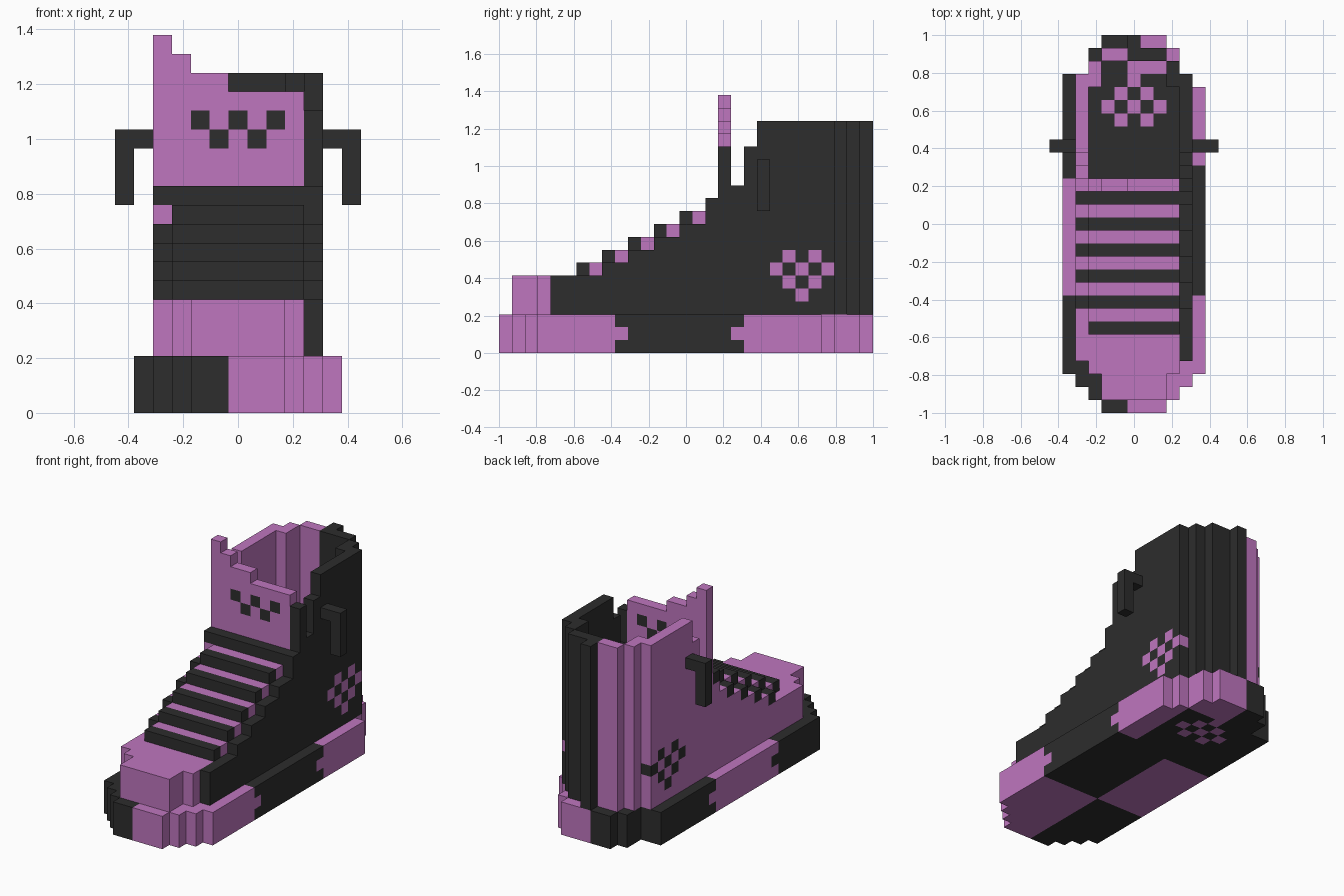
import bpy
import bmesh

cube = bpy.data.objects.get("Cube")
if cube:
    bpy.data.objects.remove(cube, do_unlink=True)

U = 2 / 29  # block size
PINK, DARK = 0, 1


def make_material(name, rgb):
    mat = bpy.data.materials.new(name)
    mat.use_nodes = True
    color = (*rgb, 1)
    mat.diffuse_color = color
    mat.node_tree.nodes["Principled BSDF"].inputs["Base Color"].default_value = color
    return mat


materials = [make_material("orchid pink", (0.52, 0.18, 0.52)),
             make_material("charcoal", (0.026, 0.026, 0.026))]

cells = {}  # (x, y, z) block -> (part, colour)


def fill(part, colour, xs, ys, zs):
    """Fill an inclusive range of blocks."""
    for i in range(xs[0], xs[1] + 1):
        for j in range(ys[0], ys[1] + 1):
            for k in range(zs[0], zs[1] + 1):
                cells[i, j, k] = (part, colour)


def paint(colour, i, j, k):
    if (i, j, k) in cells:
        cells[i, j, k] = (cells[i, j, k][0], colour)


# Heart pattern, rows listed from the tip upwards
HEART = [(0,), (-1, 1), (-2, 0, 2), (-1, 1)]


# Sole: colours swap between left and right in three interlocking zones
def sole_colour(i, j, k):
    tab = k == 1
    if i < 0:
        front, back = j < 9 + tab, j >= 18 + tab
        return DARK if front or back else PINK
    front, back = j < 9 + tab, j >= 19 - tab
    rim = i >= 4 or j >= 26
    return PINK if front or (back and rim) else DARK


def sole_range(j):
    ends = {0: (-2, 2), 1: (-3, 3), 2: (-4, 4), 25: (-5, 4),
            26: (-3, 3), 27: (-3, 3), 28: (-2, 2)}
    return ends.get(j, (-5, 5))


for j in range(29):
    lo, hi = sole_range(j)
    for i in range(lo, hi + 1):
        for k in range(3):
            cells[i, j, k] = ("sole", sole_colour(i, j, k))

for row, xs in enumerate(HEART):
    for i in xs:
        for k in range(3):
            paint(PINK, i, 25 - row, k)

# Toe cap
fill("toe_cap", PINK, (-2, 2), (1, 2), (3, 5))
fill("toe_cap", PINK, (-3, 3), (3, 3), (3, 5))
fill("toe_cap", PINK, (-3, 3), (4, 5), (3, 5))


# Side walls, stepping up towards the collar
def wall_height(j):
    if j < 8:
        return 6
    if j < 16:
        return 6 + (j - 6) // 2
    return {16: 12, 17: 16, 18: 13, 19: 16}.get(j, 18)


for j in range(4, 26):
    top = wall_height(j) - 1
    fill("right_wall", PINK, (-4, -4), (j, j), (3, top))
    fill("left_wall", DARK, (4, 4), (j, j), (3, top))

# Rounded heel and its spine
for side, part, colour in ((-1, "right_heel", PINK), (1, "left_heel", DARK)):
    fill(part, colour, (3 * side, 3 * side), (25, 26), (3, 17))
    fill(part, colour, tuple(sorted((side, 2 * side))), (27, 27), (3, 17))
fill("heel_spine", DARK, (0, 0), (27, 28), (3, 17))

# Laced instep: dark laces alternating with pink gaps
for n in range(6):
    j = 6 + 2 * n
    fill("instep", PINK, (-3, 3), (j, j + 1), (3, 6 + n))
    fill("laces", DARK, (-3, 3), (j, j), (6 + n, 6 + n))
    if n:
        paint(DARK, -4, j, wall_height(j) - 1)

# Tongue with a stepped top and dark eyelets
for i in range(-4, 4):
    top = {-4: 19, -3: 18, -2: 17, -1: 17}.get(i, 16)
    fill("tongue", PINK, (i, i), (17, 17), (3, top))
for i in range(-2, 3):
    paint(DARK, i, 17, 14 if i % 2 else 15)

# Hearts on both side walls
for row, ys in enumerate(HEART):
    for y in ys:
        paint(DARK, -4, 22 + y + 1, 4 + row)
        paint(PINK, 4, 22 + y + 1, 4 + row)

# Side loops
for side, part in ((-1, "right_loop"), (1, "left_loop")):
    fill(part, DARK, (5 * side, 5 * side), (20, 20), (14, 14))
    fill(part, DARK, (6 * side, 6 * side), (20, 20), (11, 14))


# Build one mesh per part from the exposed block faces
def block_face(axis, sign):
    a, b = (axis + 1) % 3, (axis + 2) % 3
    corners = []
    for s, t in ((0, 0), (1, 0), (1, 1), (0, 1)):
        c = [0, 0, 0]
        c[axis], c[a], c[b] = (sign + 1) // 2, s, t
        corners.append(c)
    return corners if sign > 0 else corners[::-1]


def build(part):
    bm = bmesh.new()
    verts = {}
    for cell, (name, colour) in cells.items():
        if name != part:
            continue
        for axis in range(3):
            for sign in (-1, 1):
                beside = list(cell)
                beside[axis] += sign
                if tuple(beside) in cells:
                    continue
                loop = []
                for c in block_face(axis, sign):
                    p = tuple(cell[n] + c[n] for n in range(3))
                    if p not in verts:
                        verts[p] = bm.verts.new(((p[0] - 0.5) * U, p[1] * U - 1, p[2] * U))
                    loop.append(verts[p])
                bm.faces.new(loop).material_index = colour
    mesh = bpy.data.meshes.new(part)
    bm.to_mesh(mesh)
    bm.free()
    for mat in materials:
        mesh.materials.append(mat)
    bpy.context.collection.objects.link(bpy.data.objects.new(part, mesh))


for part in sorted({value[0] for value in cells.values()}):
    build(part)
